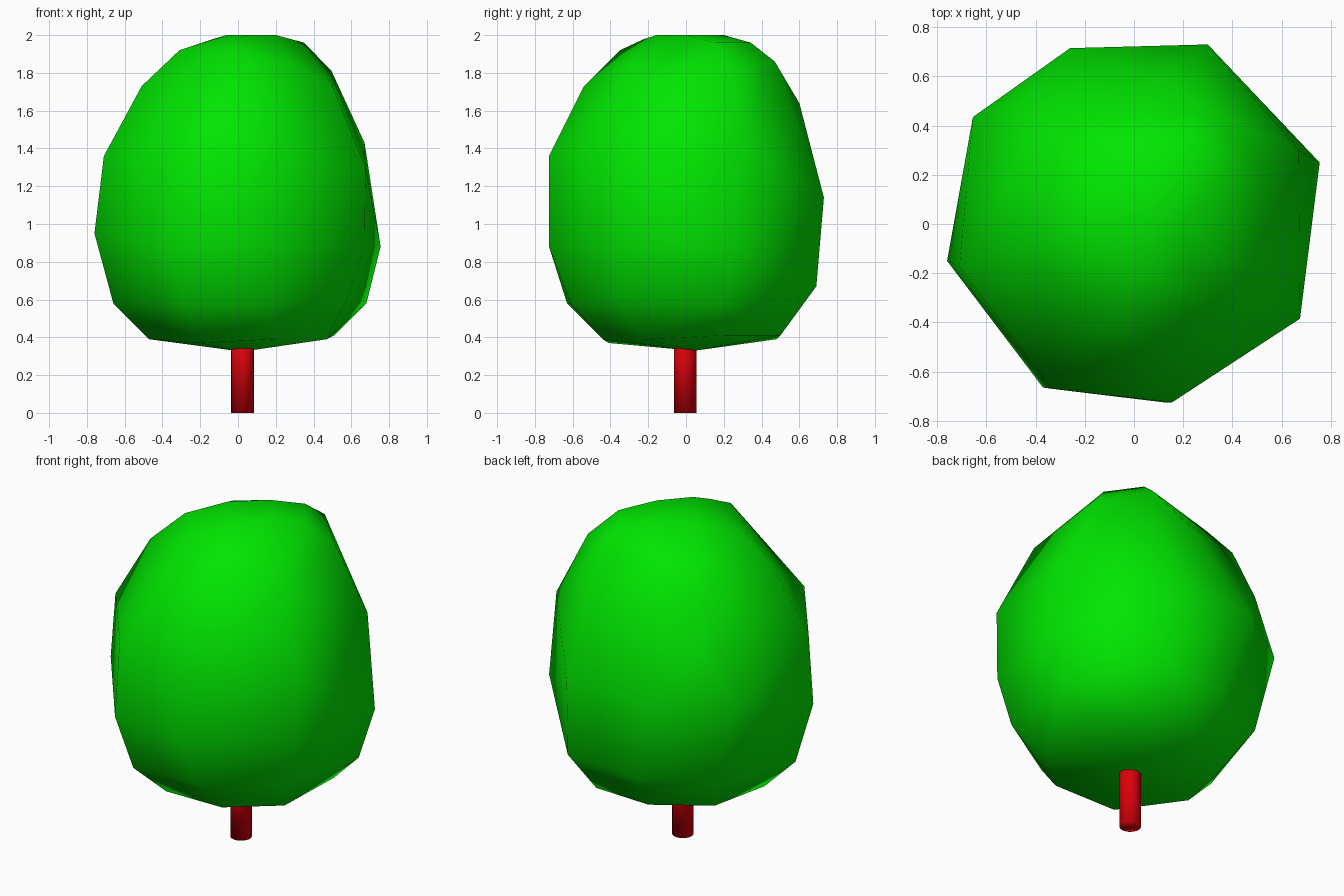
import bpy
import bmesh
from mathutils import Matrix

cube = bpy.data.objects.get("Cube")
if cube:
    bpy.data.objects.remove(cube, do_unlink=True)


def make_material(name, rgb):
    colour = (*rgb, 1)
    mat = bpy.data.materials.new(name)
    mat.use_nodes = True
    mat.diffuse_color = colour
    mat.node_tree.nodes["Principled BSDF"].inputs["Base Color"].default_value = colour
    return mat


def add_smooth_object(name, bm, material):
    bmesh.ops.recalc_face_normals(bm, faces=bm.faces[:])
    mesh = bpy.data.meshes.new(name)
    bm.to_mesh(mesh)
    bm.free()
    mesh.materials.append(material)
    mesh.shade_smooth()
    obj = bpy.data.objects.new(name, mesh)
    bpy.context.collection.objects.link(obj)
    return obj


leaf_green = make_material("leaf green", (0, 0.78, 0))
trunk_red = make_material("trunk red", (0.72, 0, 0.003))

# Uneven crown tiers from the underside to the top: height and (x, y) corners
tiers = {
    0.33: [(0.06, 0.05), (-0.02, 0.03)],
    0.37: [(-0.2, -0.41)],
    0.39: [(-0.47, -0.09), (0.2, -0.44), (0.47, -0.22),
           (-0.39, 0.28), (-0.08, 0.48)],
    0.41: [(0.51, 0.2), (0.26, 0.5)],
    0.58: [(0.68, 0.2), (-0.66, -0.12), (-0.27, -0.63), (0.16, -0.61)],
    0.61: [(0.58, -0.37), (-0.5, 0.45), (-0.1, 0.63)],
    0.67: [(0.32, 0.69)],
    0.88: [(0.755, 0.25), (-0.37, -0.665), (0.67, -0.385), (0.12, -0.725)],
    0.95: [(-0.76, -0.15)],
    1.14: [(0.3, 0.73), (-0.26, 0.715), (-0.655, 0.435)],
    1.3: [(0.675, -0.385)],
    1.36: [(-0.71, -0.175), (-0.335, -0.67), (0.155, -0.725)],
    1.43: [(0.67, 0.3), (-0.46, 0.5)],
    1.64: [(0.1, 0.6)],
    1.73: [(0.5, -0.27), (-0.38, 0.4), (0.02, -0.54), (-0.51, -0.12)],
    1.81: [(0.495, 0.245)],
    1.86: [(0.26, 0.47), (-0.26, 0.32), (0.26, -0.31)],
    1.92: [(-0.06, -0.35), (-0.31, -0.07)],
    1.96: [(0.215, 0.343), (0.35, 0.155)],
    1.98: [(-0.13, 0.08), (0, -0.22)],
    2: [(0.2, 0), (0.07, 0.2), (0.06, -0.155), (-0.06, 0)],
}

# Crown: faceted skin wrapped around the tiers, smoothly shaded
bm = bmesh.new()
for height, corners in tiers.items():
    for x, y in corners:
        bm.verts.new((x, y, height))
bmesh.ops.convex_hull(bm, input=bm.verts[:])
loose = [v for v in bm.verts if not v.link_faces]
bmesh.ops.delete(bm, geom=loose, context="VERTS")
add_smooth_object("crown", bm, leaf_green)

# Trunk: slim round post reaching up into the crown
bm = bmesh.new()
bmesh.ops.create_cone(bm, cap_ends=True, segments=24, radius1=0.06,
                      radius2=0.06, depth=0.5,
                      matrix=Matrix.Translation((0.024, -0.004, 0.25)))
add_smooth_object("trunk", bm, trunk_red)
